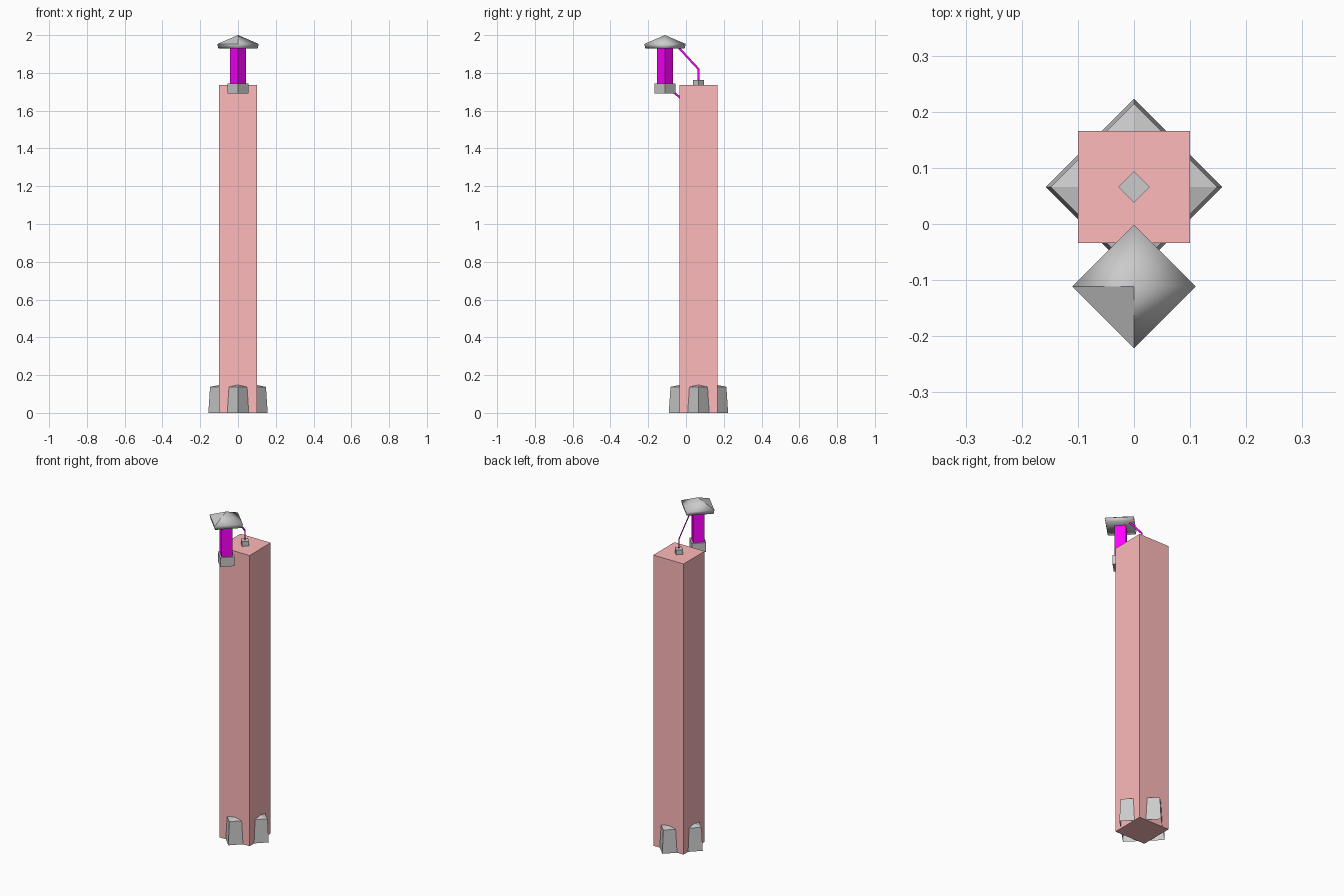
import bpy, math

if "Cube" in bpy.data.objects:
    bpy.data.objects.remove(bpy.data.objects["Cube"])

POST_Y, LAMP_Y = 0.066, -0.111


def material(name, color):
    m = bpy.data.materials.new(name)
    m.diffuse_color = (*color, 1)
    m.use_nodes = True
    m.node_tree.nodes["Principled BSDF"].inputs["Base Color"].default_value = m.diffuse_color
    return m


RED = material("painted_post", (1.0, 0.49, 0.49))
MAGENTA = material("lamp_magenta", (1.0, 0.0, 1.0))


def make(name, verts, faces, mat=None):
    me = bpy.data.meshes.new(name)
    me.from_pydata(verts, [], faces)
    me.update()
    ob = bpy.data.objects.new(name, me)
    bpy.context.collection.objects.link(ob)
    if mat:
        me.materials.append(mat)
    return ob


def lathe4(name, y, rings, mat=None, apex=None, bottom=True, turn=0.0):
    """Four-sided solid from (radius, z) rings, optionally ending in a point."""
    verts, faces = [], []
    for r, z in rings:
        for k in range(4):
            a = math.radians(turn) + k * math.pi / 2
            verts.append((r * math.cos(a), y + r * math.sin(a), z))
    for i in range(len(rings) - 1):
        for k in range(4):
            n = (k + 1) % 4
            faces.append((4*i + k, 4*i + n, 4*i + 4 + n, 4*i + 4 + k))
    t = 4 * (len(rings) - 1)
    if apex is None:
        faces.append((t, t + 1, t + 2, t + 3))
    else:
        verts.append((0, y, apex))
        faces += [(t + k, t + (k + 1) % 4, t + 4) for k in range(4)]
    if bottom:
        faces.append((3, 2, 1, 0))
    return make(name, verts, faces, mat)


def ribbon(name, path, width, mat):
    """Flat strip lying in the x = 0 plane, following (y, z) points."""
    verts = []
    for i, (y, z) in enumerate(path):
        a, b = path[max(i - 1, 0)], path[min(i + 1, len(path) - 1)]
        dy, dz = b[0] - a[0], b[1] - a[1]
        s = width / 2 / math.hypot(dy, dz)
        verts += [(0, y - dz * s, z + dy * s), (0, y + dz * s, z - dy * s)]
    faces = [(2*i, 2*i + 1, 2*i + 3, 2*i + 2) for i in range(len(path) - 1)]
    return make(name, verts, faces, mat)


# Post and its footing, turned 45 degrees so the corners poke out of each side
lathe4("post", POST_Y, [(0.1 * math.sqrt(2), 0), (0.1 * math.sqrt(2), 1.735)], RED, turn=45)
lathe4("footing", POST_Y, [(0.157, 0), (0.148, 0.138)], apex=0.168, bottom=False)

# Small cap on the post top
lathe4("post_finial", POST_Y, [(0.028, 1.735), (0.028, 1.763)])

# Lantern: base, glass and roof
lathe4("lantern_base", LAMP_Y, [(0.056, 1.69), (0.056, 1.745)])
lathe4("lantern_glass", LAMP_Y, [(0.043, 1.74), (0.043, 1.935)], MAGENTA)
roof = lathe4("lantern_roof", LAMP_Y, [(0.104, 1.93), (0.11, 1.953)], apex=2.0)
for p in roof.data.polygons:
    p.use_smooth = not (p.normal.z > 0.5 and p.center.x < 0 and p.center.y < LAMP_Y)

# Flat hanging straps
ribbon("upper_strap", [(POST_Y, 1.76), (POST_Y, 1.82), (-0.04, 1.935)], 0.011, MAGENTA)
ribbon("lower_strap", [(-0.075, 1.705), (-0.03, 1.668)], 0.011, MAGENTA)
